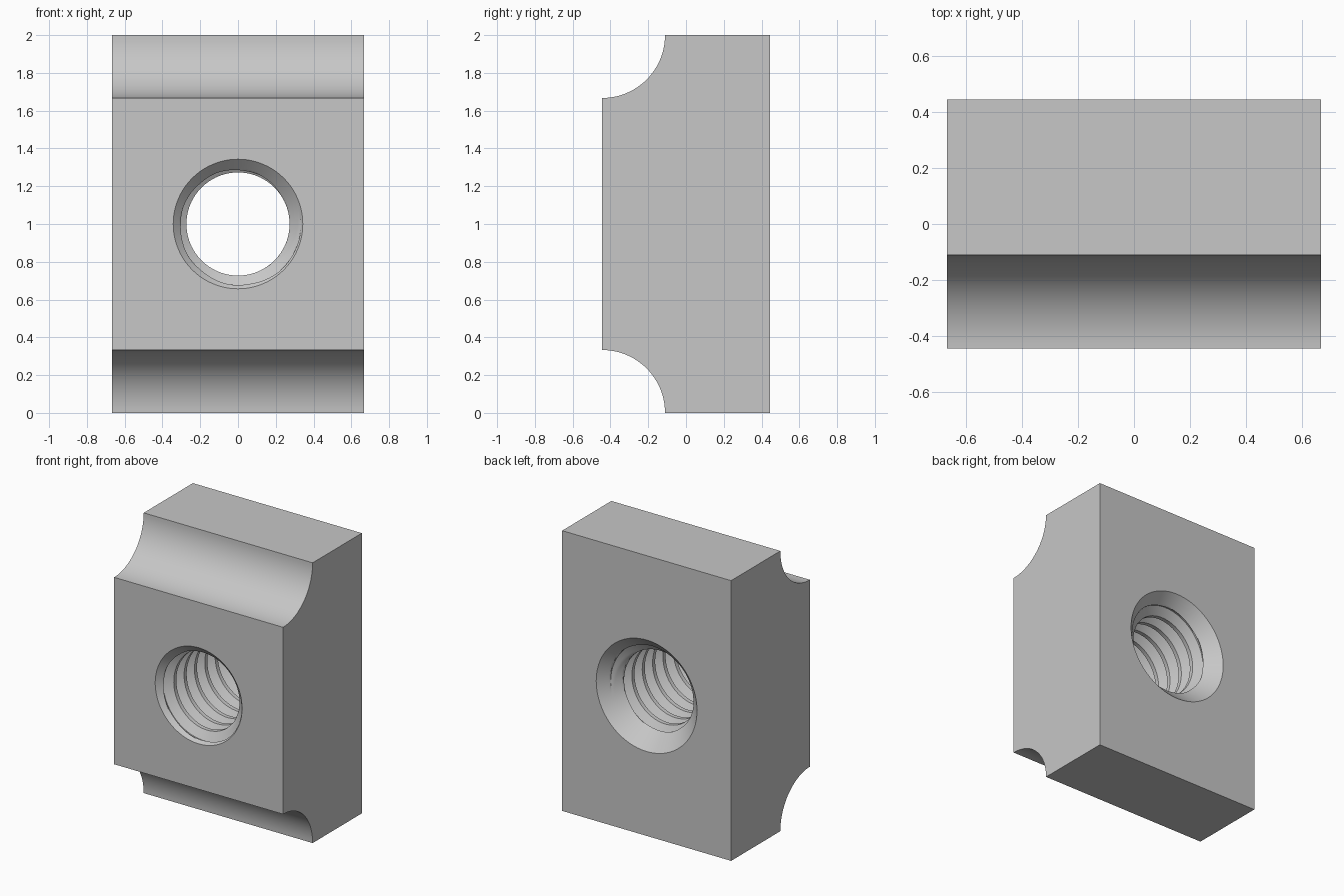
import bpy
import bmesh
from math import sin, cos, pi, radians

if "Cube" in bpy.data.objects:
    bpy.data.objects.remove(bpy.data.objects["Cube"])

HALF_W, HALF_D, HEIGHT = 0.667, 0.444, 2.0   # block size
SCOOP = 0.333                                # radius of the edge grooves
MINOR, MAJOR, PITCH = 0.273, 0.333, 0.1167   # internal thread
FRONT_RIM, BACK_RIM = 0.343, 0.398           # countersink radii
SIDES = 96

bm = bmesh.new()


def thread_samples():
    """Offsets and radii over one pitch: root flat, flank, crest flat, flank."""
    spans = [(0.125, MAJOR, MAJOR, 3), (0.3125, MAJOR, MINOR, 6),
             (0.25, MINOR, MINOR, 5), (0.3125, MINOR, MAJOR, 6)]
    u, out = 0.0, []
    for length, r0, r1, n in spans:
        for i in range(n):
            t = i / n
            out.append((u + t * length, r0 + t * (r1 - r0)))
        u += length
    return out


# Threaded hole with a countersink at both ends, following the helix
samples = thread_samples()
columns = []
for i in range(SIDES + 1):
    a = 2 * pi * i / SIDES
    start = -HALF_D + 0.01 + PITCH * (i / SIDES - 1 / 12)
    col = []
    for k in range(-2, 10):
        for u, r in samples:
            y = min(max(start + PITCH * (k + u), -HALF_D), HALF_D)
            r = max(r, FRONT_RIM - (y + HALF_D), BACK_RIM - (HALF_D - y))
            col.append(bm.verts.new((r * cos(a), y, HEIGHT / 2 - r * sin(a))))
    columns.append(col)
for c0, c1 in zip(columns, columns[1:]):
    for j in range(len(c0) - 1):
        quad = (c0[j], c0[j + 1], c1[j + 1], c1[j])
        ys = [v.co.y for v in quad]
        if max(ys) - min(ys) > 1e-6:
            bm.faces.new(quad)

# Block outline with a concave groove along the top and bottom front edges
STEPS = 24
arc = [(SCOOP * sin(pi / 2 * i / STEPS), SCOOP * cos(pi / 2 * i / STEPS))
       for i in range(STEPS + 1)]
upper = [(-HALF_D + dy, HEIGHT - dz) for dy, dz in arc]
lower = [(-HALF_D + dy, dz) for dy, dz in reversed(arc)]
outline = upper + [(HALF_D, HEIGHT), (HALF_D, 0)] + lower
left = [bm.verts.new((HALF_W, y, z)) for y, z in outline]
right = [bm.verts.new((-HALF_W, y, z)) for y, z in outline]
bm.faces.new(left)
bm.faces.new(right[::-1])
for i in range(len(outline)):
    j = (i + 1) % len(outline)
    flat_y = abs(outline[i][0] - outline[j][0]) < 1e-6
    if not flat_y:
        bm.faces.new((left[i], right[i], right[j], left[j]))

# Front and back faces, filled around the hole
bmesh.ops.remove_doubles(bm, verts=bm.verts[:], dist=1e-5)
for y in (-HALF_D, HALF_D):
    rim = [e for e in bm.edges if e.is_boundary
           and all(abs(v.co.y - y) < 1e-5 for v in e.verts)]
    bmesh.ops.triangle_fill(bm, edges=rim, use_beauty=True, normal=(0, 1, 0))
bmesh.ops.recalc_face_normals(bm, faces=bm.faces[:])

mesh = bpy.data.meshes.new("threaded_block")
bm.to_mesh(mesh)
bm.free()
block = bpy.data.objects.new("threaded_block", mesh)
bpy.context.collection.objects.link(block)

# Plain grey metal
grey = bpy.data.materials.new("light_grey")
grey.use_nodes = True
colour = (0.57, 0.57, 0.57, 1)
grey.diffuse_color = colour
grey.node_tree.nodes["Principled BSDF"].inputs["Base Color"].default_value = colour
mesh.materials.append(grey)

bpy.ops.object.select_all(action="DESELECT")
block.select_set(True)
bpy.context.view_layer.objects.active = block
bpy.ops.object.shade_smooth_by_angle(angle=radians(30))
